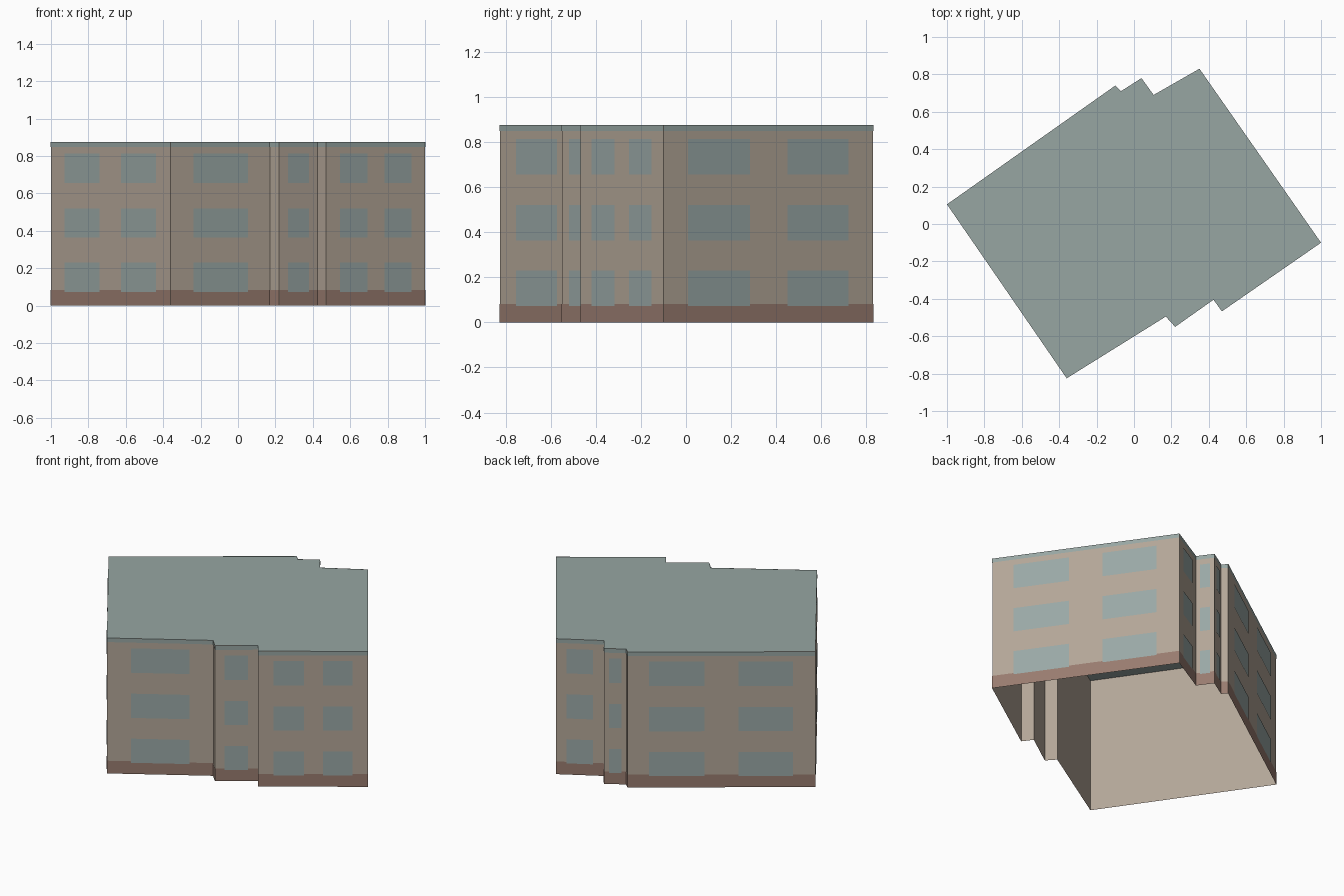
import bpy, bmesh
from mathutils import Vector

cube = bpy.data.objects.get("Cube")
if cube:
    bpy.data.objects.remove(cube, do_unlink=True)

HEIGHT = 0.875
PLINTH_TOP = 0.082
TRIM_BOTTOM = 0.849
STOREYS = [(0.073, 0.229), (0.363, 0.52), (0.655, 0.813)]

# Window columns as start and end fractions of a wall's length
PAIR = [(0.115, 0.41), (0.59, 0.88)]
CLOSE_PAIR = [(0.14, 0.418), (0.59, 0.86)]
SINGLE = [(0.225, 0.775)]

# Each wall: its starting corner, counter-clockwise, and its window columns
WALLS = [
    ((-0.36, -0.825), SINGLE),
    ((0.17, -0.495), []),
    ((0.22, -0.55), SINGLE),
    ((0.425, -0.405), []),
    ((0.47, -0.467), CLOSE_PAIR),
    ((1.0, -0.10), PAIR),
    ((0.35, 0.83), SINGLE),
    ((0.105, 0.69), SINGLE),
    ((0.04, 0.78), SINGLE),
    ((-0.07, 0.71), []),
    ((-0.1, 0.74), PAIR),
    ((-1.0, 0.105), PAIR),
]
CORNERS = [Vector(corner) for corner, columns in WALLS]


def make_material(name, color):
    mat = bpy.data.materials.new(name)
    mat.use_nodes = True
    mat.diffuse_color = (*color, 1)
    mat.node_tree.nodes["Principled BSDF"].inputs["Base Color"].default_value = (*color, 1)
    return mat


beige = make_material("beige render", (0.45, 0.38, 0.31))
glass = make_material("grey blue glass", (0.32, 0.39, 0.38))
brown = make_material("brown plinth", (0.315, 0.2, 0.16))
slate = make_material("grey green roof", (0.31, 0.38, 0.365))


def panel(bm, index, span, low, high, offset):
    """Upright rectangle on one wall, set slightly outwards."""
    a, b = CORNERS[index], CORNERS[(index + 1) % len(CORNERS)]
    along = b - a
    out = Vector((along.y, -along.x)).normalized() * offset
    p, q = (a + along * t + out for t in span)
    bm.faces.new([bm.verts.new((v.x, v.y, z))
                  for v, z in ((p, low), (q, low), (q, high), (p, high))])


def finish(bm, name, mat):
    bmesh.ops.remove_doubles(bm, verts=bm.verts[:], dist=0.0001)
    mesh = bpy.data.meshes.new(name)
    bm.to_mesh(mesh)
    bm.free()
    mesh.materials.append(mat)
    obj = bpy.data.objects.new(name, mesh)
    bpy.context.collection.objects.link(obj)


def wrap(name, mat, low, high, offset):
    """Strip running round every wall."""
    bm = bmesh.new()
    for i in range(len(WALLS)):
        panel(bm, i, (0, 1), low, high, offset)
    finish(bm, name, mat)


# Walls, base strip and roof edge
wrap("walls", beige, 0, HEIGHT, 0)
wrap("plinth", brown, 0, PLINTH_TOP, 0.0015)
wrap("roof_edge", slate, TRIM_BOTTOM, HEIGHT, 0.0015)

# Flat roof; the underside of the building stays open
bm = bmesh.new()
bm.faces.new([bm.verts.new((c.x, c.y, HEIGHT)) for c in CORNERS])
finish(bm, "roof", slate)

# Windows on every storey
bm = bmesh.new()
for i, (corner, columns) in enumerate(WALLS):
    for span in columns:
        for low, high in STOREYS:
            panel(bm, i, span, low, high, 0.003)
finish(bm, "windows", glass)
